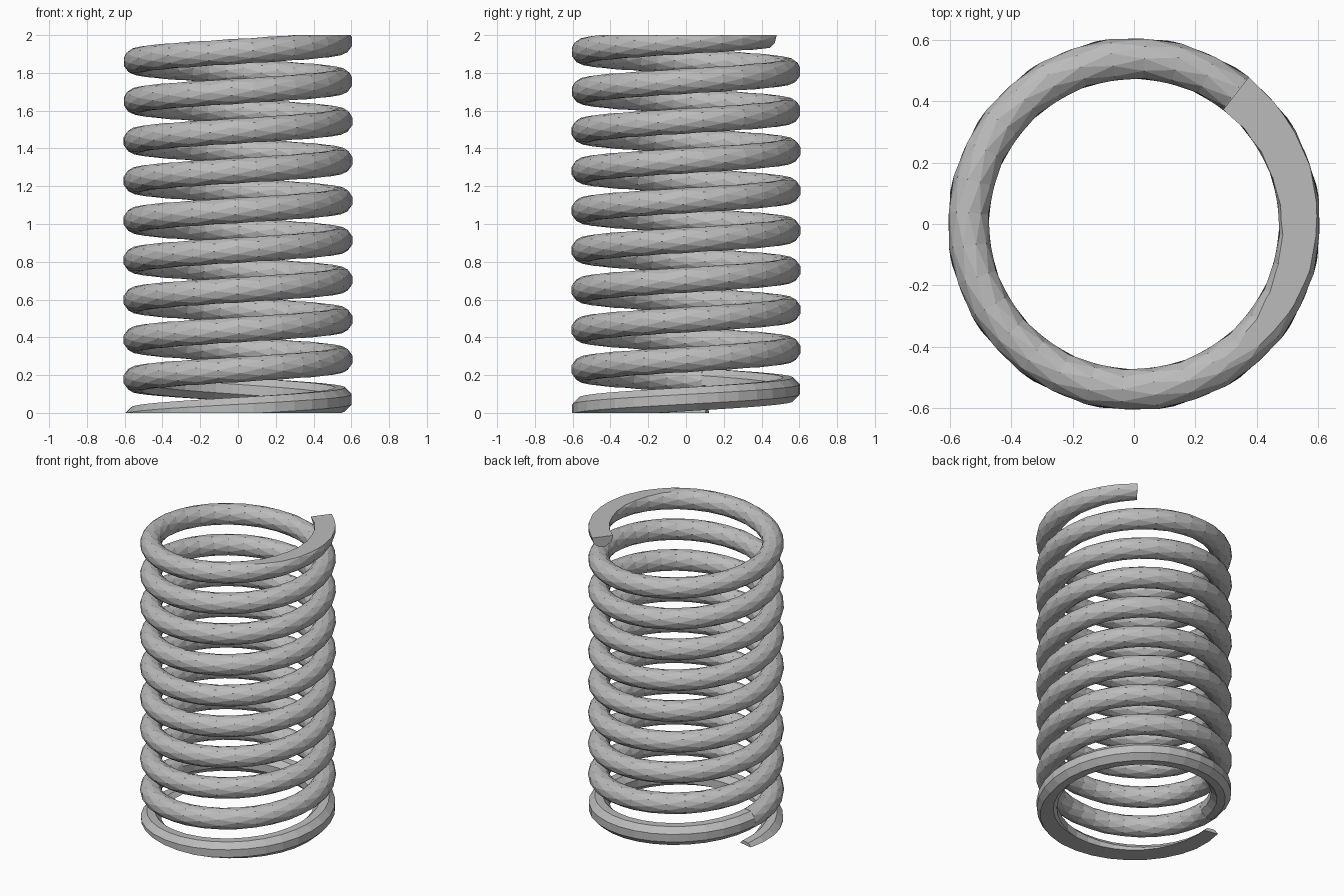
import bpy, bmesh
from math import cos, sin, pi, radians, ceil

if "Cube" in bpy.data.objects:
    bpy.data.objects.remove(bpy.data.objects["Cube"])

COIL_R, WIRE_R = 0.541, 0.068
PITCH, Z0 = 0.2105, 0.072
START, END = radians(-192), radians(9 * 360 + 52)
PLAIN_END = radians(170)      # lowest coil has an even octagonal wire
STEPS_PER_TURN = 32

steel = bpy.data.materials.new("steel grey")
steel.use_nodes = True
grey = (0.5, 0.5, 0.5, 1)
steel.diffuse_color = grey
steel.node_tree.nodes["Principled BSDF"].inputs["Base Color"].default_value = grey


def wire_ring(bm, angle, sides, twist):
    """One cross-section of the wire, facing along the helix."""
    ring = []
    for k in range(sides):
        a = 2 * pi * (k + twist) / sides
        r = COIL_R + WIRE_R * cos(a)
        z = Z0 + PITCH * angle / (2 * pi) + WIRE_R * sin(a)
        ring.append(bm.verts.new((r * cos(angle), r * sin(angle), z)))
    return ring


def sweep(bm, start, end, sides, staggered):
    """Skin cross-sections; staggered ones give a diamond facet pattern."""
    n = ceil((end - start) / (2 * pi) * STEPS_PER_TURN)
    rings = [wire_ring(bm, start + (end - start) * i / n, sides,
                       0.5 * (i % 2) if staggered else 0.5)
             for i in range(n + 1)]
    for i, (a, b) in enumerate(zip(rings, rings[1:])):
        for k in range(sides):
            m = (k + 1) % sides
            if not staggered:
                bm.faces.new((a[k], a[m], b[m], b[k]))
            elif i % 2 == 0:
                bm.faces.new((a[k], a[m], b[k]))
                bm.faces.new((a[m], b[m], b[k]))
            else:
                bm.faces.new((a[k], b[m], b[k]))
                bm.faces.new((a[k], a[m], b[m]))
    bm.faces.new(rings[0])
    bm.faces.new(rings[-1])


def grind_flat(bm, z, up):
    """Cut the coil end level and close the cut."""
    geom = bm.verts[:] + bm.edges[:] + bm.faces[:]
    bmesh.ops.bisect_plane(bm, geom=geom, dist=1e-6, plane_co=(0, 0, z),
                           plane_no=(0, 0, up), clear_outer=True)
    rim = [e for e in bm.edges if e.is_boundary]
    bmesh.ops.holes_fill(bm, edges=rim, sides=0)


def make_part(name, start, end, sides, staggered):
    bm = bmesh.new()
    sweep(bm, start, end, sides, staggered)
    grind_flat(bm, 0, -1)
    grind_flat(bm, 2, 1)
    bmesh.ops.recalc_face_normals(bm, faces=bm.faces[:])
    mesh = bpy.data.meshes.new(name)
    bm.to_mesh(mesh)
    bm.free()
    mesh.materials.append(steel)
    obj = bpy.data.objects.new(name, mesh)
    bpy.context.collection.objects.link(obj)


make_part("spring_bottom_coil", START, PLAIN_END, 8, False)
make_part("spring_coils", PLAIN_END, END, 10, True)
